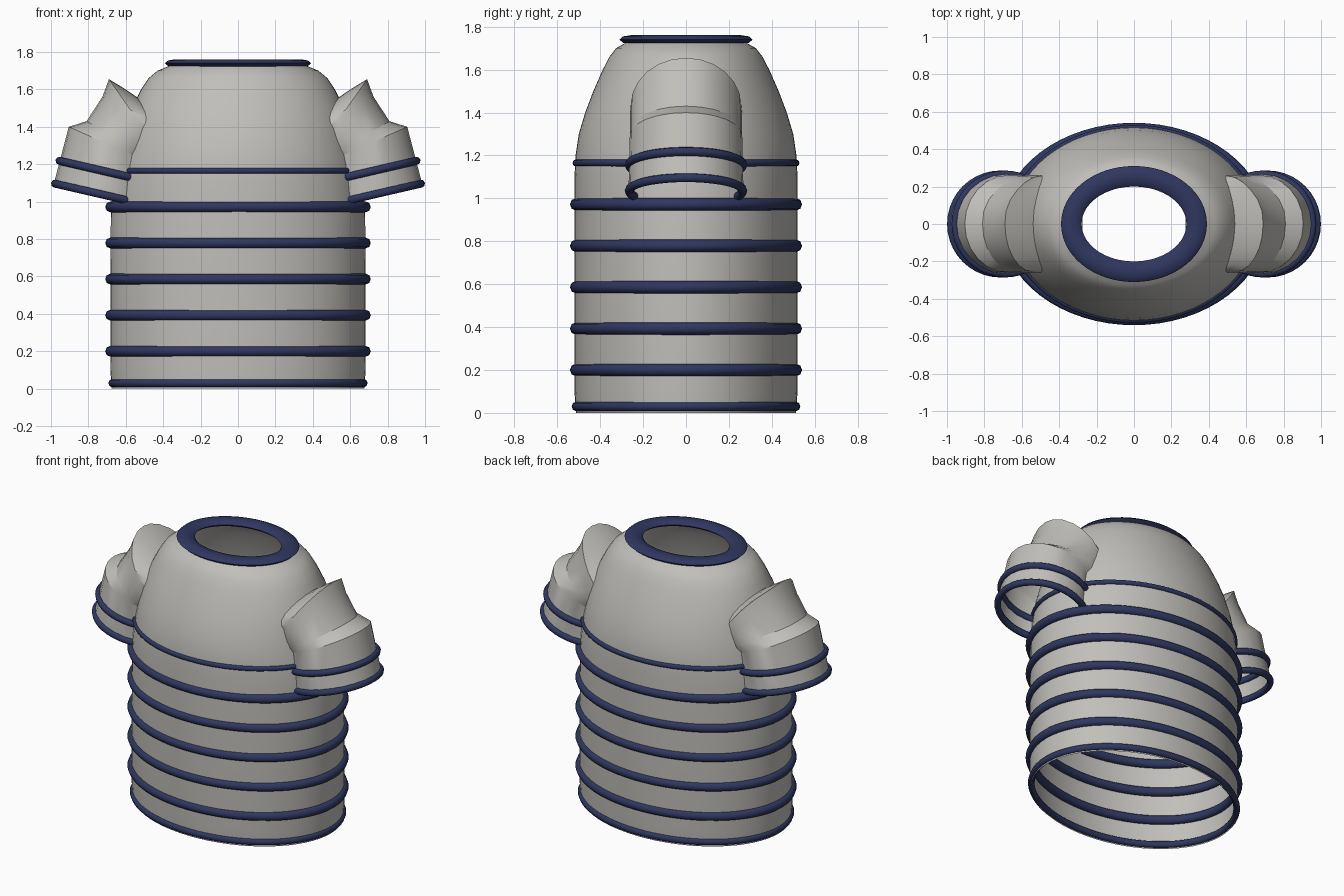
import bpy, bmesh, math
from mathutils import Vector

if "Cube" in bpy.data.objects:
    bpy.data.objects.remove(bpy.data.objects["Cube"])


def material(name, rgb):
    m = bpy.data.materials.new(name)
    m.diffuse_color = (*rgb, 1)
    m.use_nodes = True
    m.node_tree.nodes["Principled BSDF"].inputs["Base Color"].default_value = m.diffuse_color
    return m


CLOTH = material("warm grey cloth", (0.53, 0.52, 0.49))
NAVY = material("navy trim", (0.028, 0.038, 0.115))


def loft(name, rings, mat, closed=False, angle=40):
    """Skin a list of point rings; closed joins the last ring to the first."""
    bm = bmesh.new()
    loops = [[bm.verts.new(p) for p in ring] for ring in rings]
    pairs = list(zip(loops, loops[1:]))
    if closed:
        pairs.append((loops[-1], loops[0]))
    n = len(loops[0])
    for a, b in pairs:
        for i in range(n):
            j = (i + 1) % n
            bm.faces.new((a[i], a[j], b[j], b[i]))
    bmesh.ops.recalc_face_normals(bm, faces=bm.faces)
    mesh = bpy.data.meshes.new(name)
    bm.to_mesh(mesh)
    bm.free()
    mesh.materials.append(mat)
    ob = bpy.data.objects.new(name, mesh)
    bpy.context.collection.objects.link(ob)
    bpy.ops.object.select_all(action='DESELECT')
    ob.select_set(True)
    bpy.context.view_layer.objects.active = ob
    bpy.ops.object.shade_smooth_by_angle(angle=math.radians(angle))
    return ob


def oval(center, u, v, n):
    """Oval ring spanned by the half-axis vectors u and v."""
    return [center + u * math.cos(2 * math.pi * i / n) + v * math.sin(2 * math.pi * i / n)
            for i in range(n)]


def band(name, center, u, v, wide, high, n=64, sides=8):
    """Closed trim hoop following an oval."""
    up = u.cross(v).normalized()
    rings = []
    for k in range(sides):
        a = 2 * math.pi * k / sides
        grow = wide * math.cos(a)
        rings.append(oval(center + up * high * math.sin(a),
                          u * (1 + grow / u.length), v * (1 + grow / v.length), n))
    return loft(name, rings, NAVY, closed=True, angle=60)


def flat_band(name, z, rx, ry, wide, high):
    return band(name, Vector((0, 0, z)), Vector((rx, 0, 0)), Vector((0, ry, 0)), wide, high)


# Torso shell: height, half width, half depth
profile = [(0, .675, .513), (.1, .683, .52), (.97, .68, .52), (1.1, .667, .52),
           (1.2, .65, .515), (1.3, .628, .50), (1.4, .602, .47), (1.5, .568, .432),
           (1.6, .518, .388), (1.66, .478, .357), (1.70, .43, .326), (1.74, .335, .255)]
loft("torso", [oval(Vector((0, 0, z)), Vector((x, 0, 0)), Vector((0, y, 0)), 64)
               for z, x, y in profile], CLOTH)

# Hem, stripes and collar
flat_band("hem", .03, .673, .513, .02, .022)
for i in range(5):
    flat_band(f"stripe_{i + 1}", .2 + .193 * i, .682, .513, .028, .029)
flat_band("chest_stripe", 1.165, .658, .515, .014, .016)
flat_band("collar", 1.74, .335, .255, .055, .021)

# Sleeves: each ring is (outer x, z, inner x, z, half depth)
sleeve = [(.985, 1.095, .44, .972, .268), (.905, 1.40, .43, 1.19, .262),
          (.81, 1.43, .42, 1.20, .262), (.725, 1.56, .40, 1.205, .262),
          (.69, 1.655, .38, 1.21, .258), (.60, 1.60, .35, 1.21, .258),
          (.52, 1.545, .30, 1.215, .25), (.46, 1.50, .275, 1.22, .23)]
for side, s in (("right", 1), ("left", -1)):
    rings = []
    for k, (ox, oz, ix, iz, d) in enumerate(sleeve):
        outer, inner = Vector((s * ox, 0, oz)), Vector((s * ix, 0, iz))
        ring = oval((outer + inner) / 2, (outer - inner) / 2, Vector((0, d, 0)), 24)
        # Folds of the shoulder pinch in toward the back
        if k in (2, 3, 4):
            for p in ring:
                if p.y > .1:
                    p.x -= s * .25 * (p.y - .1)
        rings.append(ring)
    loft(f"{side}_sleeve", rings, CLOTH, angle=25)

    # Two trim hoops around the cuff
    tilt = Vector((s * .974, 0, .225))
    for part, x, z in (("cuff_hem", .714, 1.035), ("cuff_stripe", .69, 1.157)):
        band(f"{side}_{part}", Vector((s * x, 0, z)), tilt * .273,
             Vector((0, .266, 0)), .02, .021, n=40)
